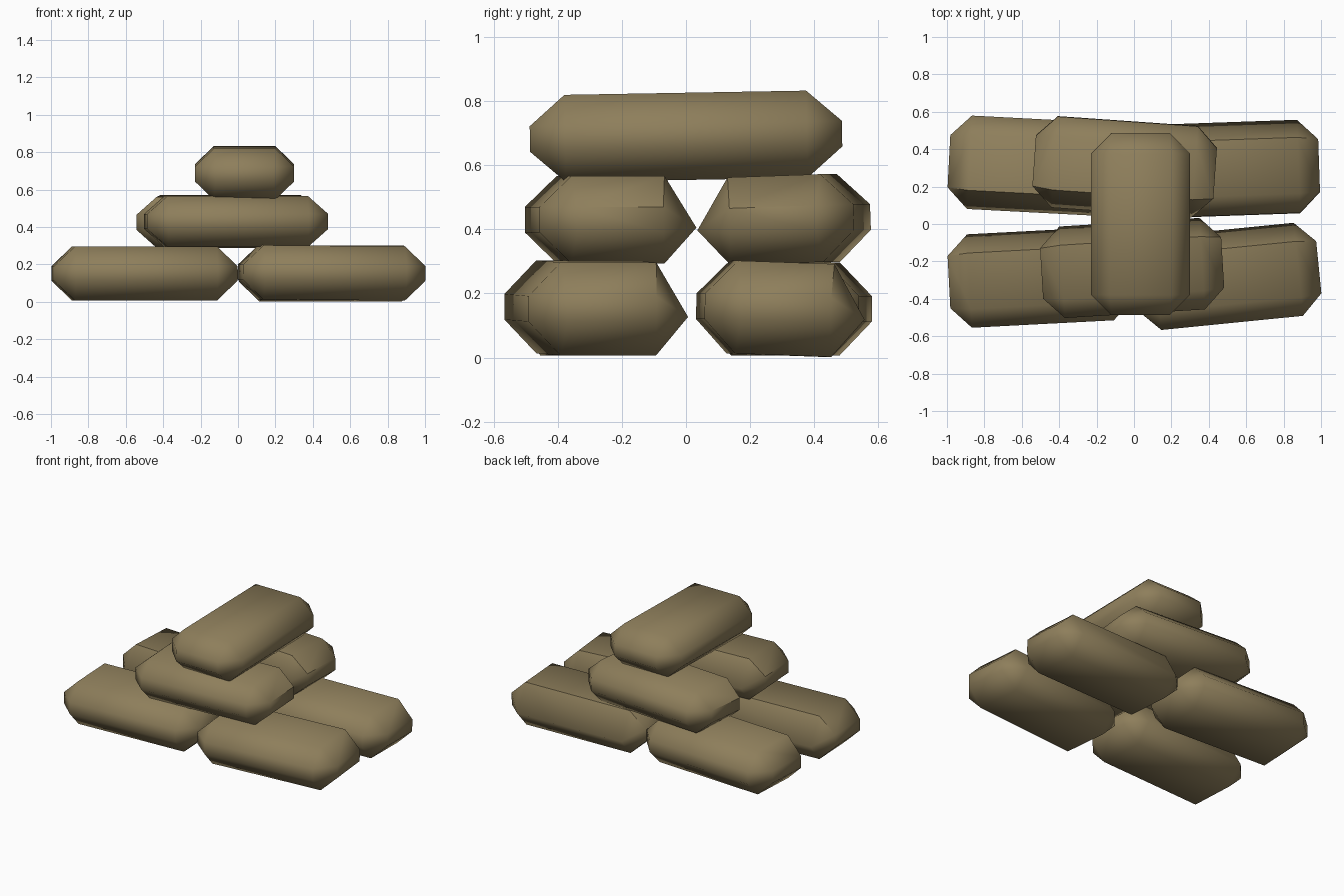
import bpy, bmesh
from math import radians
from mathutils import Matrix, Vector

cube = bpy.data.objects.get("Cube")
if cube:
    bpy.data.objects.remove(cube, do_unlink=True)

# One olive-brown cloth colour
cloth = bpy.data.materials.new("olive brown cloth")
cloth.use_nodes = True
colour = (0.27, 0.21, 0.105, 1)
cloth.diffuse_color = colour
cloth.node_tree.nodes["Principled BSDF"].inputs["Base Color"].default_value = colour
cloth.node_tree.nodes["Principled BSDF"].inputs["Roughness"].default_value = 0.9

CHAMFER = 0.11


def bag_points(length, width, height, banded):
    """Corner points of a plump bag lying along x; banded picks the side with a seam band."""
    points = []
    for end in (-1, 1):
        for side in (-1, 1):
            band = 0.04 if side * banded >= 0 else 0
            ridge = 0 if band else -0.025
            for up in (-1, 1):
                # flat top or bottom corner
                points.append((end * (length - CHAMFER), side * (width - CHAMFER + 0.01), up * height))
                # end corner
                points.append((end * length, side * (width - CHAMFER), up * 0.04))
                # side corner
                points.append((end * (length - CHAMFER), side * width, ridge + up * band))
    return points


def make_bag(name, centre, size, yaw, roll, pitch, banded):
    bm = bmesh.new()
    for p in bag_points(*size, banded):
        bm.verts.new(p)
    bmesh.ops.remove_doubles(bm, verts=bm.verts[:], dist=0.001)
    bmesh.ops.convex_hull(bm, input=bm.verts[:])
    bmesh.ops.dissolve_limit(bm, angle_limit=radians(2), verts=bm.verts[:], edges=bm.edges[:])
    bmesh.ops.recalc_face_normals(bm, faces=bm.faces[:])
    turn = (Matrix.Rotation(radians(yaw), 4, "Z") @ Matrix.Rotation(radians(pitch), 4, "Y")
            @ Matrix.Rotation(radians(roll), 4, "X"))
    bm.transform(Matrix.Translation(Vector(centre)) @ turn)
    mesh = bpy.data.meshes.new(name)
    bm.to_mesh(mesh)
    bm.free()
    mesh.materials.append(cloth)
    bag = bpy.data.objects.new(name, mesh)
    bpy.context.collection.objects.link(bag)
    bpy.ops.object.select_all(action="DESELECT")
    bag.select_set(True)
    bpy.context.view_layer.objects.active = bag
    bpy.ops.object.shade_smooth_by_angle(angle=radians(48))


low = (0.49, 0.25, 0.145)
mid = (0.485, 0.245, 0.137)

# Bottom layer
make_bag("bottom_front_left_bag", (0.5, -0.28, 0.155), low, 5.7, 0, 0.5, -1)
make_bag("bottom_front_right_bag", (-0.5, -0.285, 0.152), low, 3, 0, 0, -1)
make_bag("bottom_back_left_bag", (0.5, 0.295, 0.152), low, 2, -2, 0, -1)
make_bag("bottom_back_right_bag", (-0.5, 0.31, 0.152), low, -3, 0, 0, 1)

# Middle layer
make_bag("middle_front_bag", (-0.01, -0.235, 0.43), mid, 3.5, 0, 0, -1)
make_bag("middle_back_bag", (-0.05, 0.305, 0.43), mid, -4, 2, 0, 1)

# Top bag lies across the others
make_bag("top_bag", (0.035, 0, 0.69), (0.487, 0.265, 0.136), 90, 0, -1, 0)
